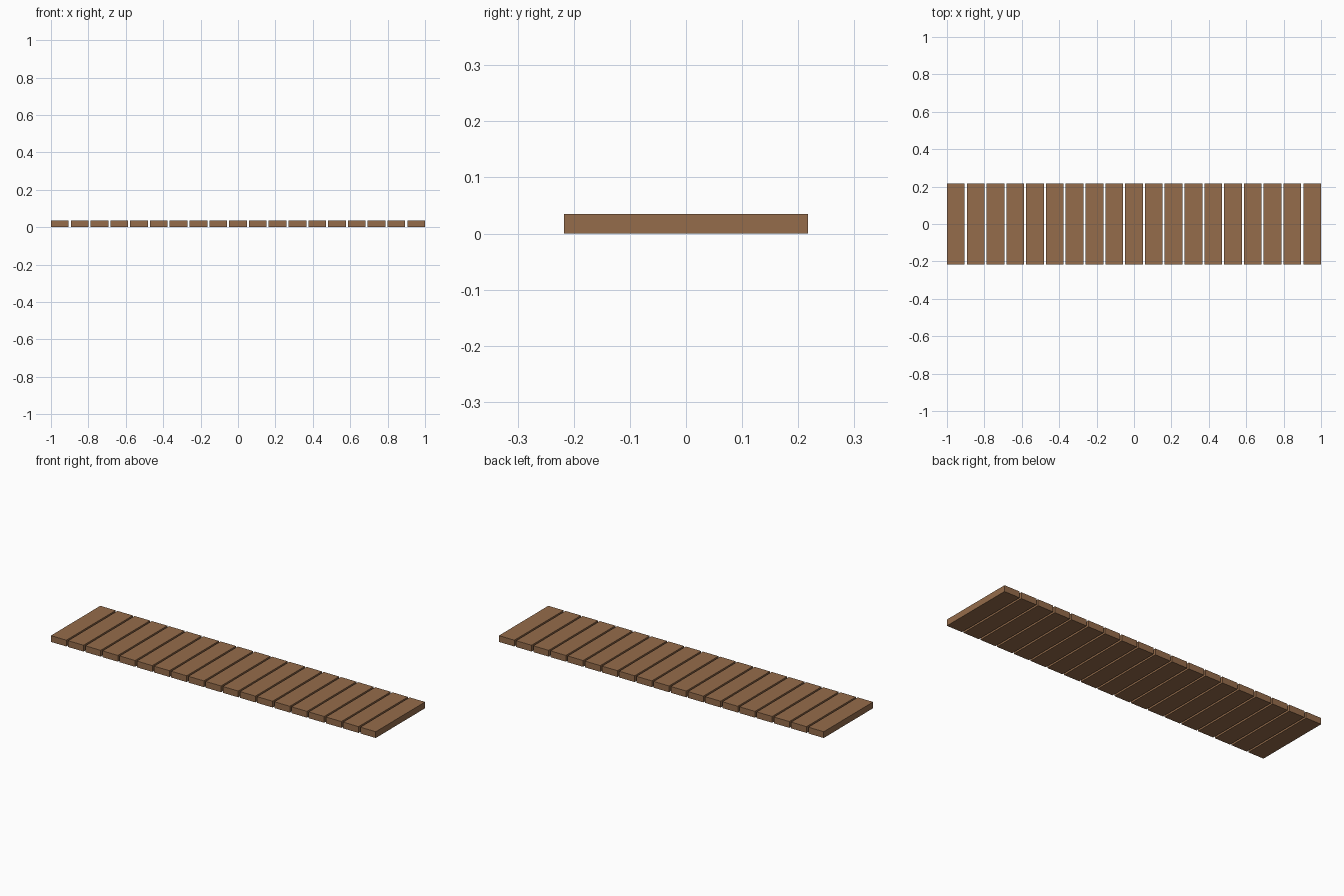
import bpy

if "Cube" in bpy.data.objects:
    bpy.data.objects.remove(bpy.data.objects["Cube"])

COUNT = 19          # planks side by side along x
LENGTH = 2.0
PLANK_W = 0.095
DEPTH = 0.434
THICK = 0.035

wood = bpy.data.materials.new("brown_wood")
wood.diffuse_color = (0.30, 0.15, 0.07, 1.0)
wood.use_nodes = True
wood.node_tree.nodes["Principled BSDF"].inputs["Base Color"].default_value = wood.diffuse_color


def add_plank(index, x):
    """One flat board resting on the ground, running along y."""
    bpy.ops.mesh.primitive_cube_add(size=1, location=(x, 0, THICK / 2))
    plank = bpy.context.object
    plank.name = f"plank_{index + 1:02d}"
    plank.scale = (PLANK_W, DEPTH, THICK)
    bpy.ops.object.transform_apply(location=False, rotation=False, scale=True)
    plank.data.materials.append(wood)


# Evenly spaced boards with narrow open gaps
pitch = (LENGTH - PLANK_W) / (COUNT - 1)
for i in range(COUNT):
    add_plank(i, (i - (COUNT - 1) / 2) * pitch)
